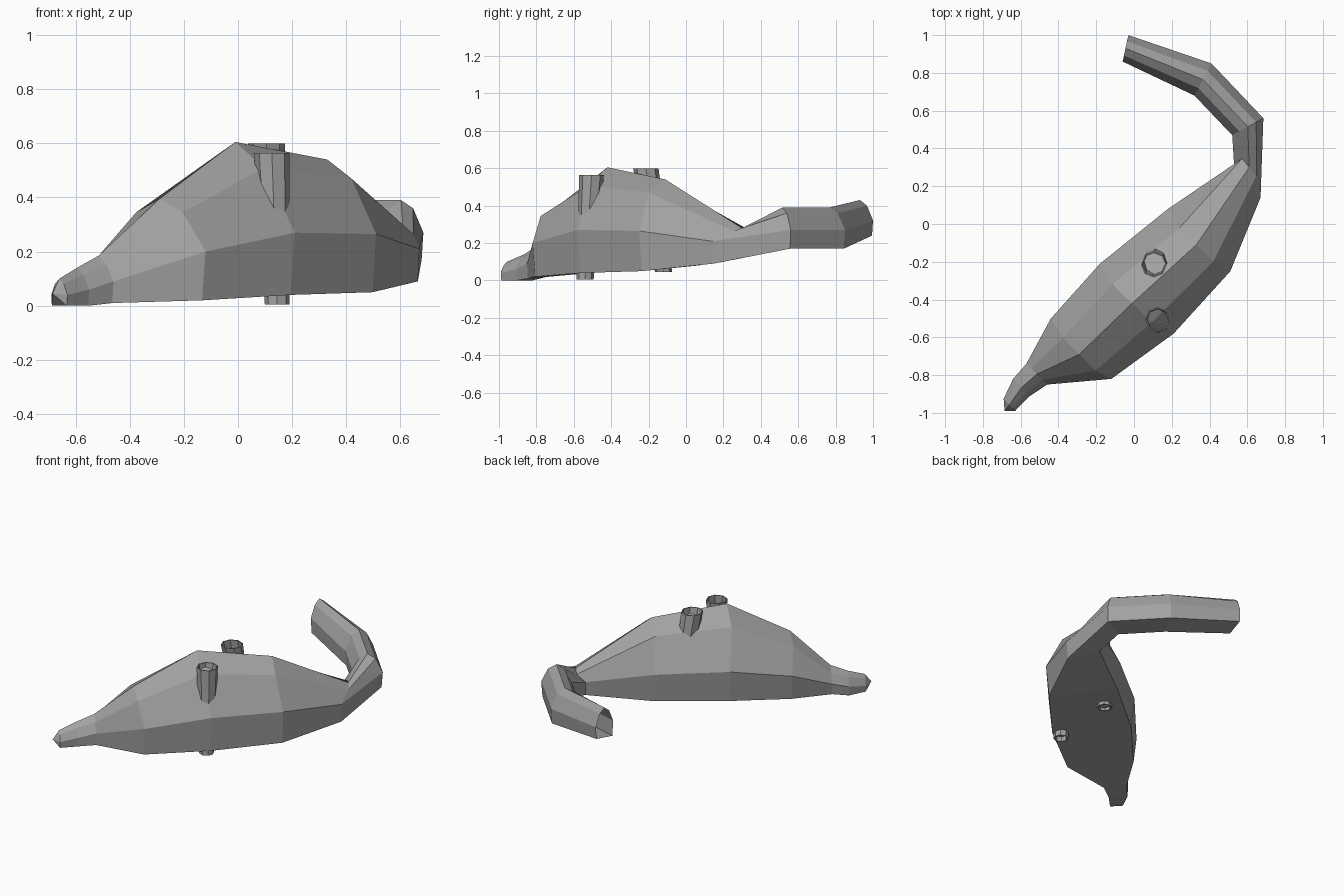
import bpy, bmesh
from mathutils import Vector

if "Cube" in bpy.data.objects:
    bpy.data.objects.remove(bpy.data.objects["Cube"])

grey = bpy.data.materials.new("dark_grey")
grey.diffuse_color = (.36, .36, .36, 1)
grey.use_nodes = True
grey.node_tree.nodes["Principled BSDF"].inputs["Base Color"].default_value = grey.diffuse_color


def finish(bm, name):
    bmesh.ops.recalc_face_normals(bm, faces=bm.faces)
    mesh = bpy.data.meshes.new(name)
    bm.to_mesh(mesh)
    bm.free()
    mesh.materials.append(grey)
    obj = bpy.data.objects.new(name, mesh)
    bpy.context.collection.objects.link(obj)
    return obj


def bridge(bm, a, b):
    n = len(a)
    for i in range(n):
        j = (i + 1) % n
        bm.faces.new((a[i], a[j], b[j], b[i]))


# Body cross-sections from snout to tail tip:
# left x, y, right x, y, heights: left bottom, right bottom, side, shoulder,
# ridge, then x, y shift of the shoulders and ridge
sections = [
    (-.69, -.925, -.63, -.99, .00, .00, .04, .08, .10, 0, 0),
    (-.64, -.82, -.55, -.91, .00, .00, .06, .115, .14, 0, 0),
    (-.57, -.74, -.46, -.85, .02, .01, .09, .15, .185, 0, 0),
    (-.44, -.50, -.12, -.82, .04, .02, .20, .345, .395, -.01, -.03),
    (-.18, -.21, .21, -.58, .065, .04, .27, .51, .605, -.025, -.025),
    (.18, .08, .51, -.25, .08, .05, .265, .47, .54, -.015, -.025),
    (.53, .31, .67, .14, .12, .09, .21, .265, .28, .01, .075),
    (.52, .47, .685, .56, .17, .17, .27, .36, .39, 0, 0),
    (.32, .68, .41, .85, .17, .17, .27, .36, .39, 0, 0),
    (-.06, .86, -.03, 1.0, .22, .24, .32, .40, .43, 0, 0),
]
bm = bmesh.new()
rings = []
for lx, ly, rx, ry, zl, zr, zm, zu, zt, dx, dy in sections:
    left, right = Vector((lx, ly, 0)), Vector((rx, ry, 0))
    profile = [(.04, zl, 0), (0, zm, 0), (.23, zu, 1), (.5, zt, 1),
               (.77, zu, 1), (1, zm, 0), (.96, zr, 0)]
    rings.append([bm.verts.new(left.lerp(right, t) + Vector((dx * k, dy * k, z)))
                  for t, z, k in profile])
for a, b in zip(rings, rings[1:]):
    bridge(bm, a, b)

# Pointed snout tip; the tail end stays open
tip = bm.verts.new((-.685, -.99, .045))
for i, v in enumerate(rings[0]):
    bm.faces.new((v, rings[0][i - 1], tip))
finish(bm, "body_and_tail")


# Tapered hollow tubes running down through the body
def tube(name, top, bottom, r_top, r_bottom, wall=.007, sides=8):
    bm = bmesh.new()
    loops = []
    for c, r in ((top, r_top), (bottom, r_bottom),
                 (bottom, r_bottom - wall), (top, r_top - wall)):
        ring = bmesh.ops.create_circle(bm, segments=sides, radius=r)["verts"]
        bmesh.ops.translate(bm, verts=ring, vec=c)
        loops.append(ring)
    for i in range(4):
        bridge(bm, loops[i], loops[(i + 1) % 4])
    finish(bm, name)


tube("front_tube", (.125, -.505, .565), (.145, -.54, .005), .066, .046)
tube("rear_tube", (.105, -.215, .60), (.14, -.12, .045), .068, .046)
